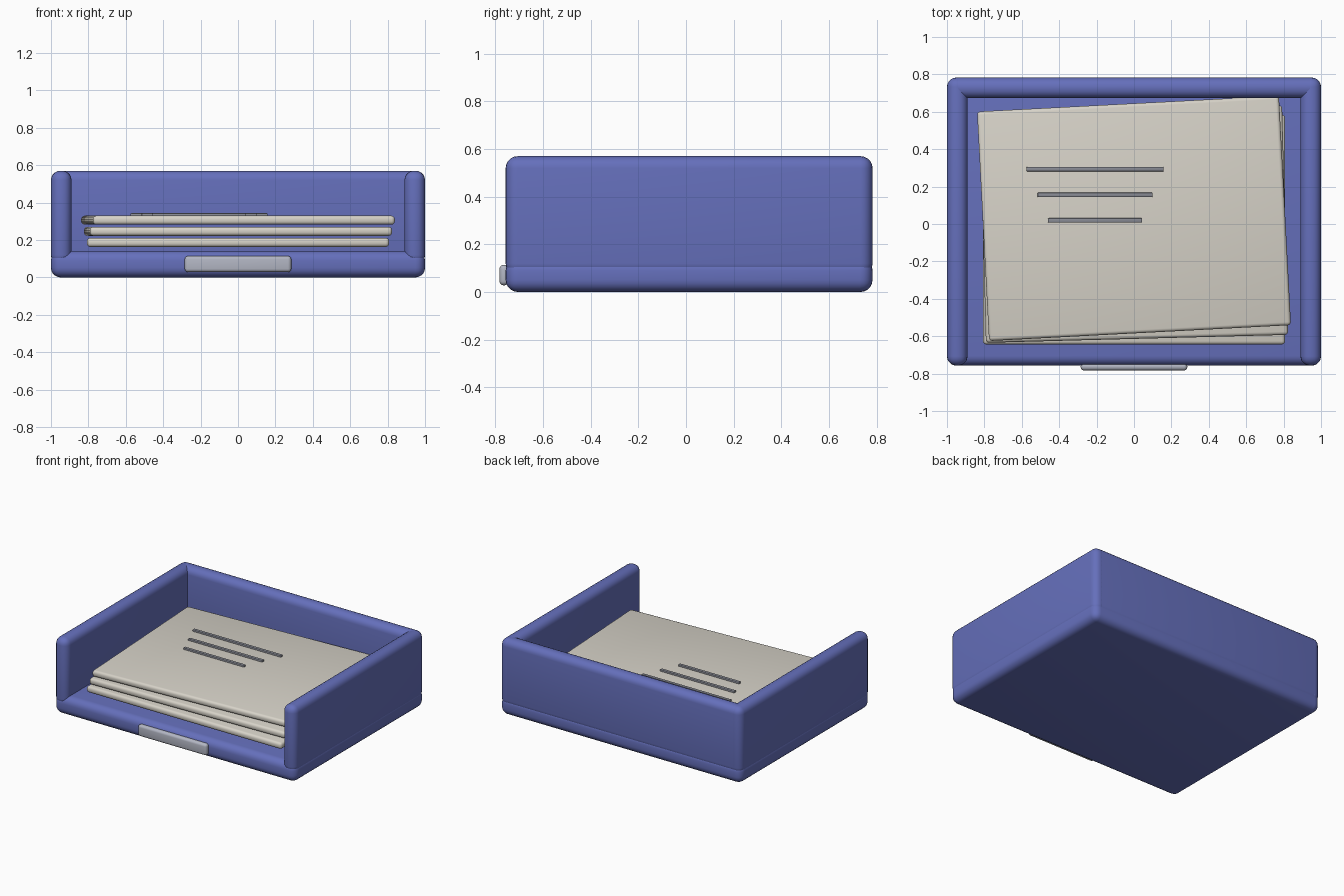
import bpy, math

if "Cube" in bpy.data.objects:
    bpy.data.objects.remove(bpy.data.objects["Cube"])


def material(name, rgb):
    m = bpy.data.materials.new(name)
    m.diffuse_color = (*rgb, 1)
    m.use_nodes = True
    m.node_tree.nodes["Principled BSDF"].inputs["Base Color"].default_value = m.diffuse_color
    return m


BLUE = material("tray_blue", (0.13, 0.16, 0.5))
PAPER = material("paper", (0.68, 0.65, 0.58))
SILVER = material("label_grey", (0.45, 0.47, 0.55))
INK = material("ink_grey", (0.25, 0.26, 0.3))


def rounded_box(name, lo, hi, bevel, mat, segments=4, turn=0):
    """Box between two corners, with rounded edges and a turn about z in degrees."""
    bpy.ops.mesh.primitive_cube_add(size=1, location=[(a + b) / 2 for a, b in zip(lo, hi)])
    ob = bpy.context.object
    ob.name = name
    ob.scale = [b - a for a, b in zip(lo, hi)]
    bpy.ops.object.transform_apply(location=False, rotation=False, scale=True)
    ob.rotation_euler.z = math.radians(turn)
    mod = ob.modifiers.new("round", 'BEVEL')
    mod.width, mod.segments = bevel, segments
    bpy.ops.object.modifier_apply(modifier=mod.name)
    bpy.ops.object.shade_smooth_by_angle(angle=math.radians(35))
    ob.data.materials.append(mat)
    return ob


FRONT, BACK, TOP = -0.757, 0.783, 0.57

# Tray: base, side walls, back wall
rounded_box("tray_base", (-1, FRONT, 0), (1, BACK, 0.142), 0.052, BLUE, 5)
for side, x in (("left", -0.945), ("right", 0.945)):
    rounded_box(side + "_wall", (x - 0.055, FRONT, 0.07), (x + 0.055, BACK, TOP), 0.05, BLUE, 5)
rounded_box("back_wall", (-0.999, BACK - 0.11, 0.07), (0.999, BACK, TOP), 0.05, BLUE, 5)

# Label plate on the front edge
rounded_box("label_plate", (-0.285, -0.783, 0.028), (0.285, -0.743, 0.114), 0.018, SILVER)

# Stack of sheets, each turned a little further
for i in range(3):
    y, z = -0.03 + 0.03 * i, 0.163 + 0.0595 * i
    rounded_box(f"paper_sheet_{i + 1}", (-0.808, y - 0.614, z), (0.808, y + 0.614, z + 0.048),
                0.018, PAPER, 3, turn=1.5 * i)

# Written lines on the top sheet
for i, half in enumerate((0.367, 0.308, 0.252)):
    y = 0.293 - 0.137 * i
    rounded_box(f"text_line_{i + 1}", (-0.208 - half, y - 0.012, 0.322),
                (-0.208 + half, y + 0.012, 0.343), 0.005, INK, 2)
